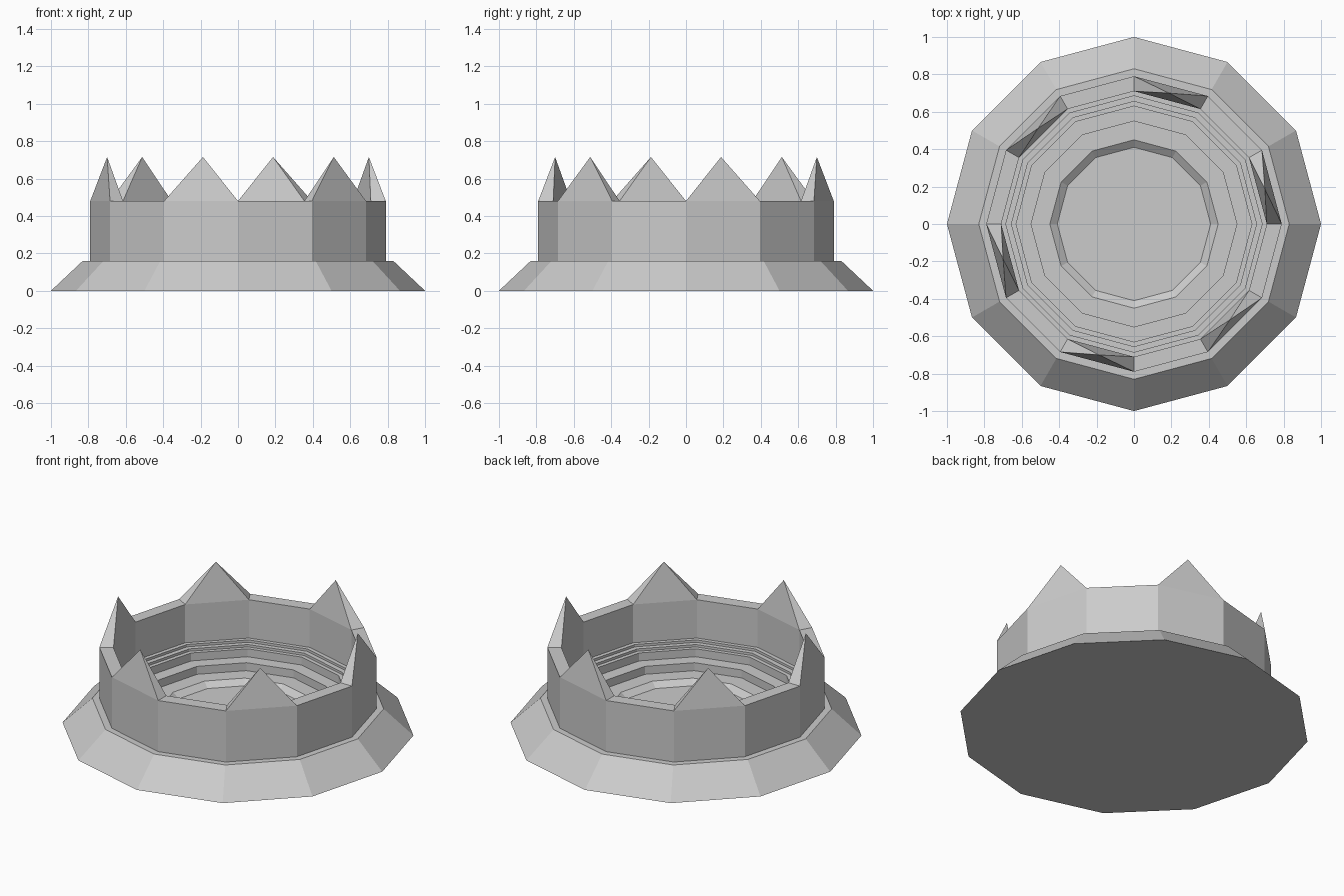
import bpy, bmesh, math

if "Cube" in bpy.data.objects:
    bpy.data.objects.remove(bpy.data.objects["Cube"])

SIDES = 12

def ring_point(r, i, z):
    a = i * 2 * math.pi / SIDES
    return (r * math.cos(a), r * math.sin(a), z)

def finish(bm, name):
    bmesh.ops.recalc_face_normals(bm, faces=bm.faces)
    me = bpy.data.meshes.new(name)
    bm.to_mesh(me)
    bm.free()
    ob = bpy.data.objects.new(name, me)
    bpy.context.collection.objects.link(ob)
    return ob

def lathe(name, profile):
    # closed solid: rings joined in order, first and last ring capped
    bm = bmesh.new()
    rings = [[bm.verts.new(ring_point(r, i, z)) for i in range(SIDES)]
             for r, z in profile]
    for a, b in zip(rings, rings[1:]):
        for i in range(SIDES):
            j = (i + 1) % SIDES
            bm.faces.new((a[i], a[j], b[j], b[i]))
    bm.faces.new(rings[0])
    bm.faces.new(rings[-1])
    return finish(bm, name)

# Sloped base, ring wall, inner stepped tiers and sunken floor
R_OUT, R_IN, RIM, TIP = 0.79, 0.71, 0.48, 0.715
lathe("arena_bowl", [
    (1.0, 0), (0.83, 0.16), (R_OUT, 0.16), (R_OUT, RIM),
    (R_IN, RIM), (R_IN, 0.24), (0.685, 0.24), (0.685, 0.225),
    (0.655, 0.225), (0.655, 0.21), (0.63, 0.21), (0.63, 0.16),
    (0.55, 0.16), (0.55, 0.11), (0.45, 0.11), (0.41, 0.08)])

# Pyramid spikes on every second wall segment
for k in range(0, SIDES, 2):
    bm = bmesh.new()
    base = [bm.verts.new(ring_point(r, i, RIM)) for r, i in
            ((R_OUT, k), (R_OUT, k + 1), (R_IN, k + 1), (R_IN, k))]
    tip_r = (R_OUT + R_IN) / 2 * math.cos(math.pi / SIDES)
    tip = bm.verts.new(ring_point(tip_r, k + 0.5, TIP))
    bm.faces.new(base)
    for i in range(4):
        bm.faces.new((base[i], base[(i + 1) % 4], tip))
    finish(bm, f"wall_spike_{k // 2 + 1}")
